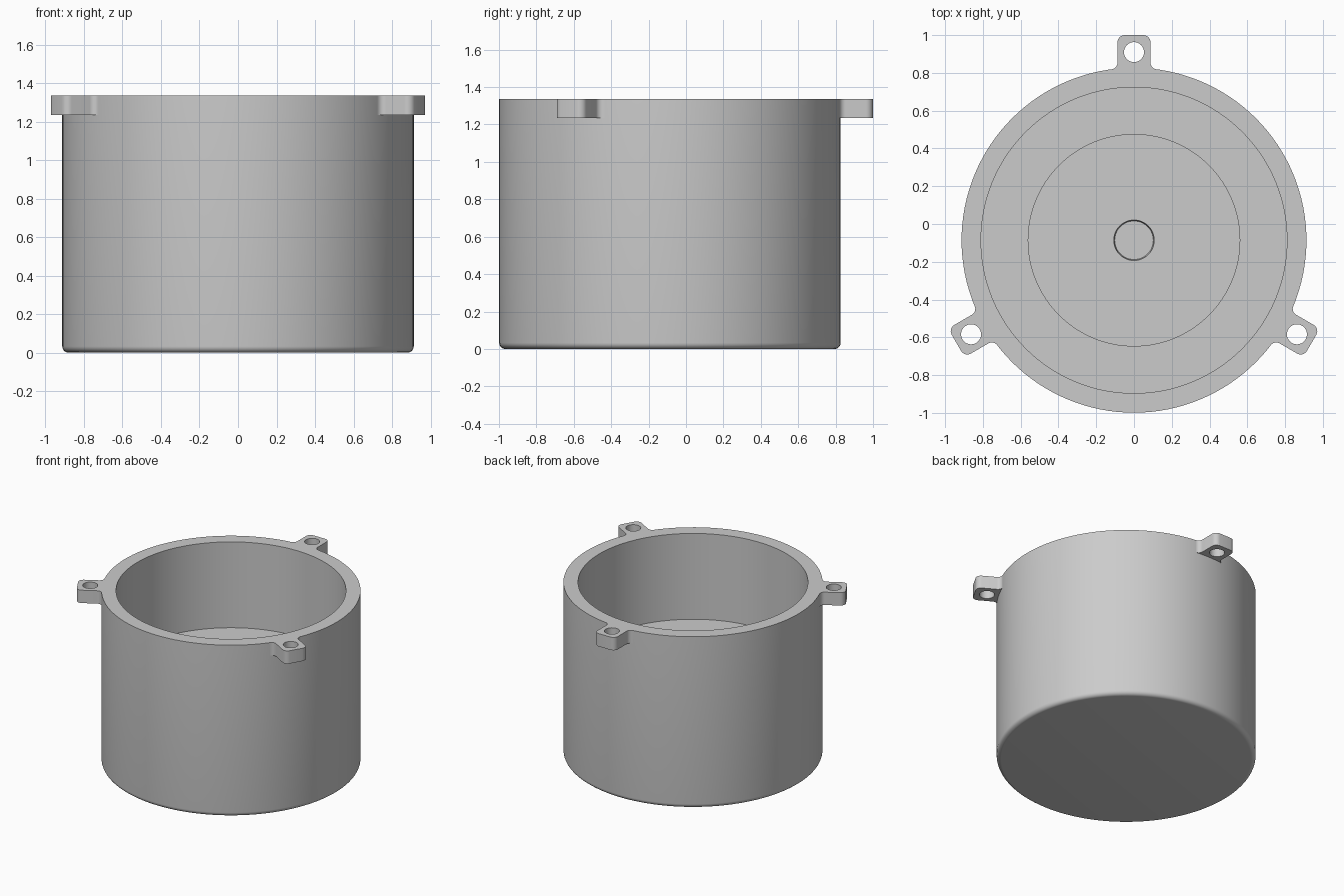
import bpy, bmesh
from math import sin, cos, pi, sqrt, atan2, radians
from mathutils import Matrix, Vector

cube = bpy.data.objects.get("Cube")
if cube:
    bpy.data.objects.remove(cube, do_unlink=True)

CENTRE_Y = -0.086
RADIUS = 0.913
HEIGHT = 1.335

grey = bpy.data.materials.new("plain grey")
grey.use_nodes = True
colour = (0.6, 0.6, 0.6, 1)
grey.diffuse_color = colour
grey.node_tree.nodes["Principled BSDF"].inputs["Base Color"].default_value = colour


def arc(cx, cy, r, start, end, steps):
    """Points along a circular arc, angles in radians."""
    angles = [start + (end - start) * i / steps for i in range(steps + 1)]
    return [(cx + r * cos(a), cy + r * sin(a)) for a in angles]


def smooth(obj):
    bpy.ops.object.select_all(action='DESELECT')
    obj.select_set(True)
    bpy.context.view_layer.objects.active = obj
    bpy.ops.object.shade_smooth_by_angle(angle=radians(35))


def lathe(name, profile, steps=128):
    """Revolve (radius, height) points around the vertical axis."""
    bm = bmesh.new()
    verts = [bm.verts.new((r, 0, z)) for r, z in profile]
    edges = [bm.edges.new(pair) for pair in zip(verts, verts[1:])]
    bmesh.ops.spin(bm, geom=verts + edges, cent=(0, 0, 0), axis=(0, 0, 1),
                   angle=2 * pi, steps=steps)
    bmesh.ops.remove_doubles(bm, verts=bm.verts, dist=0.0001)
    bmesh.ops.recalc_face_normals(bm, faces=bm.faces)
    mesh = bpy.data.meshes.new(name)
    bm.to_mesh(mesh)
    bm.free()
    mesh.materials.append(grey)
    obj = bpy.data.objects.new(name, mesh)
    bpy.context.collection.objects.link(obj)
    obj.location.y = CENTRE_Y
    smooth(obj)


# Housing: rounded bottom edge, thick wall, stepped bore with a centre dimple
edge, ledge, floor = 0.033, HEIGHT / 2, 0.1
lathe("housing",
      [(0, 0)] + arc(RADIUS - edge, edge, edge, -pi / 2, 0, 6) +
      [(RADIUS, HEIGHT), (0.81, HEIGHT), (0.81, ledge), (0.56, ledge),
       (0.56, floor), (0.107, floor), (0.102, 0.067), (0, 0.067)])

# Mounting ear outline: fillet into the wall, rounded outer corner, mirrored
half, fillet, corner, tip, thick = 0.0875, 0.035, 0.038, 1.086, 0.1
fx = half + fillet
fy = sqrt((RADIUS + fillet) ** 2 - fx ** 2)
side = arc(fx, fy, fillet, pi + atan2(fy, fx), pi, 8)
side += arc(half - corner, tip - corner, corner, 0, pi / 2, 6)
outline = side + [(-x, y) for x, y in reversed(side)]
hole = arc(0, 0.996, 0.053, 0, 2 * pi, 40)[:-1]


def ear(name, angle):
    """Extruded outline with a screw hole, turned around the housing."""
    curve = bpy.data.curves.new(name, 'CURVE')
    curve.dimensions = '2D'
    curve.fill_mode = 'BOTH'
    curve.extrude = thick / 2
    for points in (outline, hole):
        spline = curve.splines.new('POLY')
        spline.points.add(len(points) - 1)
        for point, (x, y) in zip(spline.points, points):
            point.co = (x, y, 0, 1)
        spline.use_cyclic_u = True
    curve.materials.append(grey)
    obj = bpy.data.objects.new(name, curve)
    bpy.context.collection.objects.link(obj)
    obj.matrix_world = (Matrix.Translation(Vector((0, CENTRE_Y, HEIGHT - thick / 2)))
                        @ Matrix.Rotation(angle, 4, 'Z'))
    bpy.ops.object.select_all(action='DESELECT')
    obj.select_set(True)
    bpy.context.view_layer.objects.active = obj
    bpy.ops.object.convert(target='MESH')
    obj = bpy.context.view_layer.objects.active
    bm = bmesh.new()
    bm.from_mesh(obj.data)
    bmesh.ops.remove_doubles(bm, verts=bm.verts, dist=0.0001)
    bmesh.ops.recalc_face_normals(bm, faces=bm.faces)
    bm.to_mesh(obj.data)
    bm.free()
    smooth(obj)


for index, name in enumerate(("back_ear", "right_ear", "left_ear")):
    ear(name, index * 2 * pi / 3)
